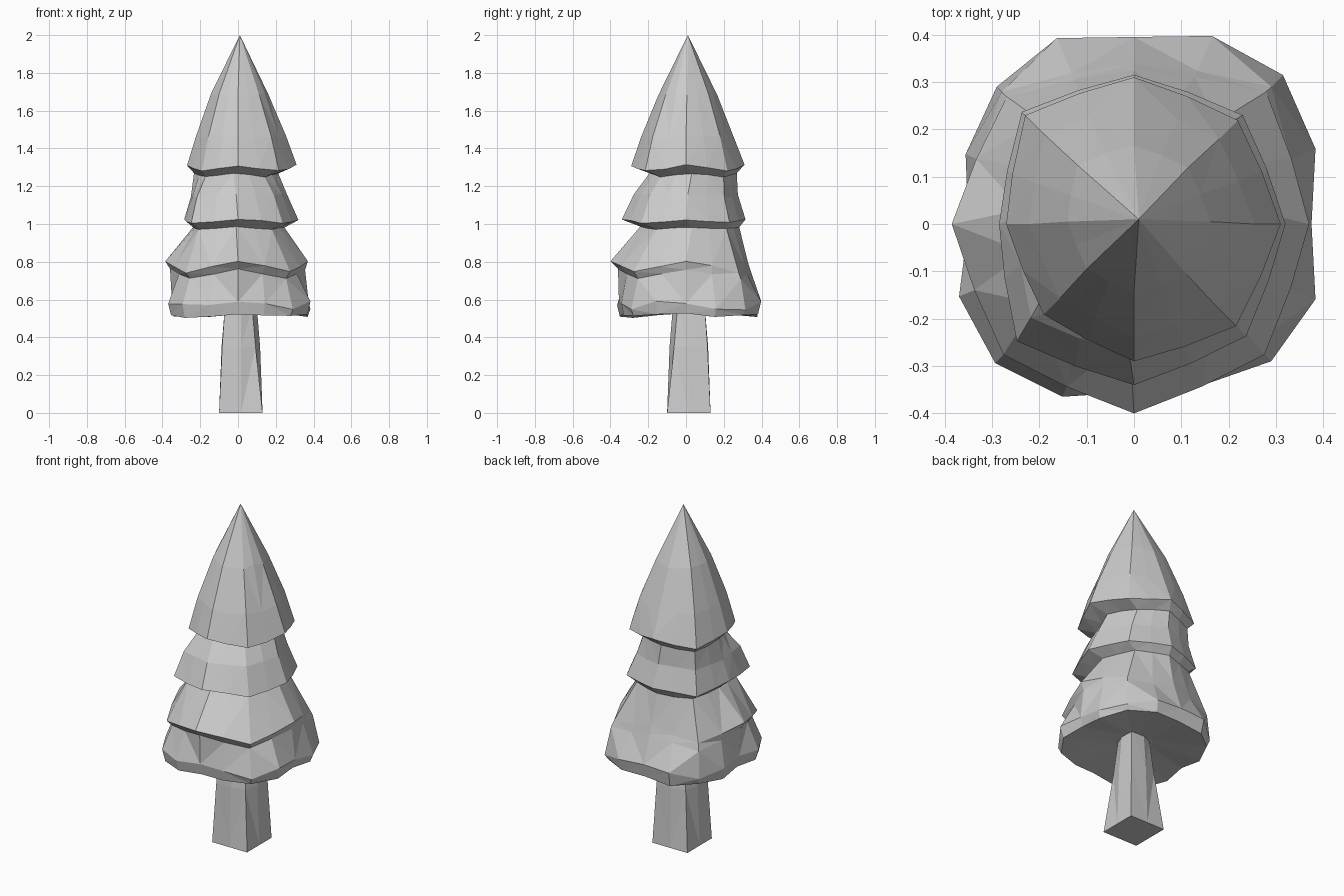
import bpy, bmesh, math, random

if "Cube" in bpy.data.objects:
    bpy.data.objects.remove(bpy.data.objects["Cube"])

random.seed(4)


def loft(name, rings, apex=None):
    """Skin a stack of equal-sized rings (top to bottom) with flat faces."""
    bm = bmesh.new()
    loops = [[bm.verts.new(p) for p in ring] for ring in rings]
    n = len(loops[0])
    for a, b in zip(loops, loops[1:]):
        for i in range(n):
            bm.faces.new((a[i], b[i], b[(i + 1) % n], a[(i + 1) % n]))
    if apex:
        tip = bm.verts.new(apex)
        for i in range(n):
            bm.faces.new((tip, loops[0][i], loops[0][(i + 1) % n]))
    else:
        bm.faces.new(loops[0])
    bm.faces.new(loops[-1])
    bmesh.ops.triangulate(bm, faces=bm.faces[:])
    bmesh.ops.recalc_face_normals(bm, faces=bm.faces[:])
    mesh = bpy.data.meshes.new(name)
    bm.to_mesh(mesh)
    bm.free()
    obj = bpy.data.objects.new(name, mesh)
    bpy.context.collection.objects.link(obj)
    return obj


def octagon(*radii):
    """Eight corner radii plus a point on each chord between them."""
    out = []
    for i, a in enumerate(radii):
        b = radii[(i + 1) % 8]
        out += [a, 1.02 * 2 * a * b * math.cos(math.pi / 8) / (a + b)]
    return out


# Outline radii of each tier, anticlockwise from +x
TOP = octagon(.31, .31, .31, .325, .27, .27, .29, .305)
UPPER = octagon(.32, .325, .315, .335, .285, .35, .34, .335)
LOWER = octagon(.37, .395, .325, .38, .385, .39, .40, .39)
NECK = octagon(.355, .41, .34, .395, .36, .36, .36, .36)
BASE = [.375, .415, .445, .43, .395, .425, .41, .385,
        .35, .40, .415, .395, .355, .37, .41, .415]

# outline, scale, x shift, y shift, height, zigzag of the lip, random roughness
RINGS = [
    (TOP, .52, 0, .005, 1.69, 0, .01),
    (TOP, .82, 0, 0, 1.46, 0, .01),
    (TOP, 1.0, 0, 0, 1.295, .015, .005),
    (TOP, .77, -.025, .03, 1.26, .01, .004),
    (UPPER, .84, -.01, .01, 1.15, 0, .01),
    (UPPER, 1.0, 0, 0, 1.015, .01, .004),
    (UPPER, .80, -.01, .03, .98, .005, .004),
    (LOWER, 1.0, 0, 0, .775, .03, .005),
    (NECK, 1.0, 0, 0, .735, .025, .003),
    (BASE, 1.0, 0, 0, .57, .01, .025),
    (BASE, .96, 0, 0, .515, .005, .008),
    (BASE, .25, .01, .01, .55, 0, 0),
]


def foliage_ring(outline, scale, dx, dy, z, zigzag, rough):
    ring = []
    for i, r in enumerate(outline):
        a = i * math.pi / 8
        h = z + zigzag * math.cos(4 * a) + random.uniform(-rough, rough)
        ring.append((dx + r * scale * math.cos(a), dy + r * scale * math.sin(a), h))
    return ring


# Four-tier foliage
loft("foliage", [foliage_ring(*r) for r in RINGS], apex=(.01, .01, 2.0))


# Trunk: narrow and skewed at the top, widening to a square foot
def trunk_ring(side, wide, narrow, z):
    radii = (side, wide, side, narrow) * 2
    return [(.015 + r * math.cos(i * math.pi / 4), .015 + r * math.sin(i * math.pi / 4), z)
            for i, r in enumerate(radii)]


loft("trunk", [trunk_ring(.085, .12, .085, .555), trunk_ring(.102, .14, .11, .35),
               trunk_ring(.115, .1626, .1626, 0)])
